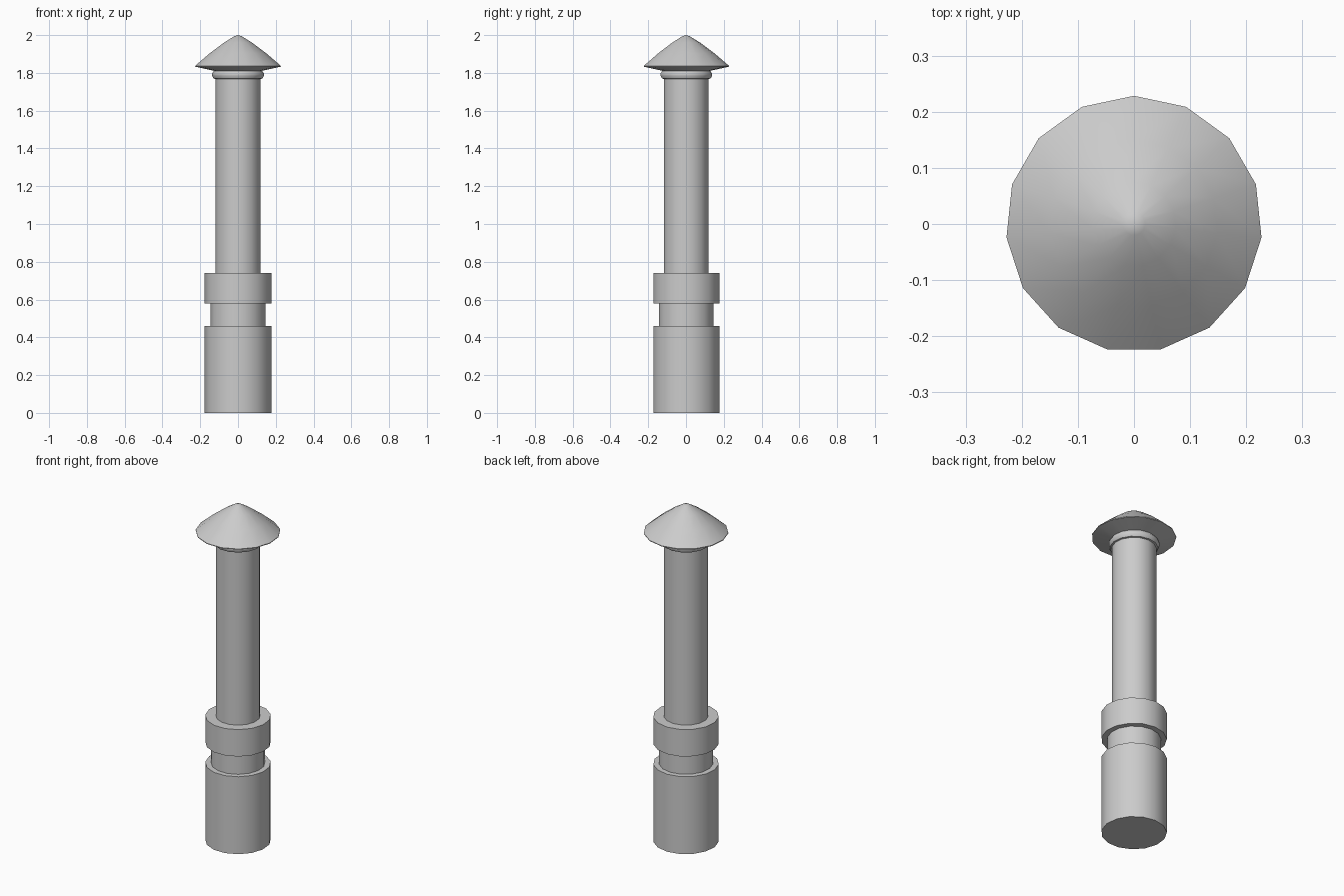
import bpy, bmesh, math

if "Cube" in bpy.data.objects:
    bpy.data.objects.remove(bpy.data.objects["Cube"])

SIDES = 15


def lathe(name, profile):
    """Turn a (radius, height) profile around z, one corner pointing to +y."""
    bm = bmesh.new()
    rings = []
    for r, z in profile:
        if r == 0:
            rings.append([bm.verts.new((0, 0, z))] * SIDES)
        else:
            angles = [math.pi / 2 + math.tau * i / SIDES for i in range(SIDES)]
            rings.append([bm.verts.new((r * math.cos(a), r * math.sin(a), z)) for a in angles])
    for low, high in zip(rings, rings[1:]):
        for i in range(SIDES):
            j = (i + 1) % SIDES
            corners = list(dict.fromkeys((low[i], low[j], high[j], high[i])))
            bm.faces.new(corners)
    bm.normal_update()
    mesh = bpy.data.meshes.new(name)
    bm.to_mesh(mesh)
    bm.free()
    obj = bpy.data.objects.new(name, mesh)
    bpy.context.collection.objects.link(obj)
    bpy.ops.object.select_all(action='DESELECT')
    obj.select_set(True)
    bpy.context.view_layer.objects.active = obj
    bpy.ops.object.shade_smooth_by_angle(angle=math.radians(35))
    return obj


# Lower sleeve, with closed bottom and top ledge
lathe("base_sleeve", [(0, 0), (0.177, 0), (0.177, 0.46), (0.146, 0.46)])

# Recessed neck between sleeve and collar
lathe("neck", [(0.146, 0.46), (0.146, 0.58)])

# Wide collar
lathe("collar", [(0.146, 0.58), (0.177, 0.58), (0.177, 0.74), (0.12, 0.74)])

# Long pipe
lathe("pipe", [(0.12, 0.74), (0.12, 1.768)])

# Rounded bead under the cap
lathe("bead", [(0.12, 1.768), (0.13, 1.77), (0.138, 1.785), (0.138, 1.797), (0.128, 1.811)])

# Conical rain cap with slightly bulging top and sloping underside
lathe("rain_cap", [(0.128, 1.811), (0.2285, 1.833), (0.2285, 1.837), (0.15, 1.904),
                   (0.075, 1.96), (0.02, 1.994), (0, 2.0)])
